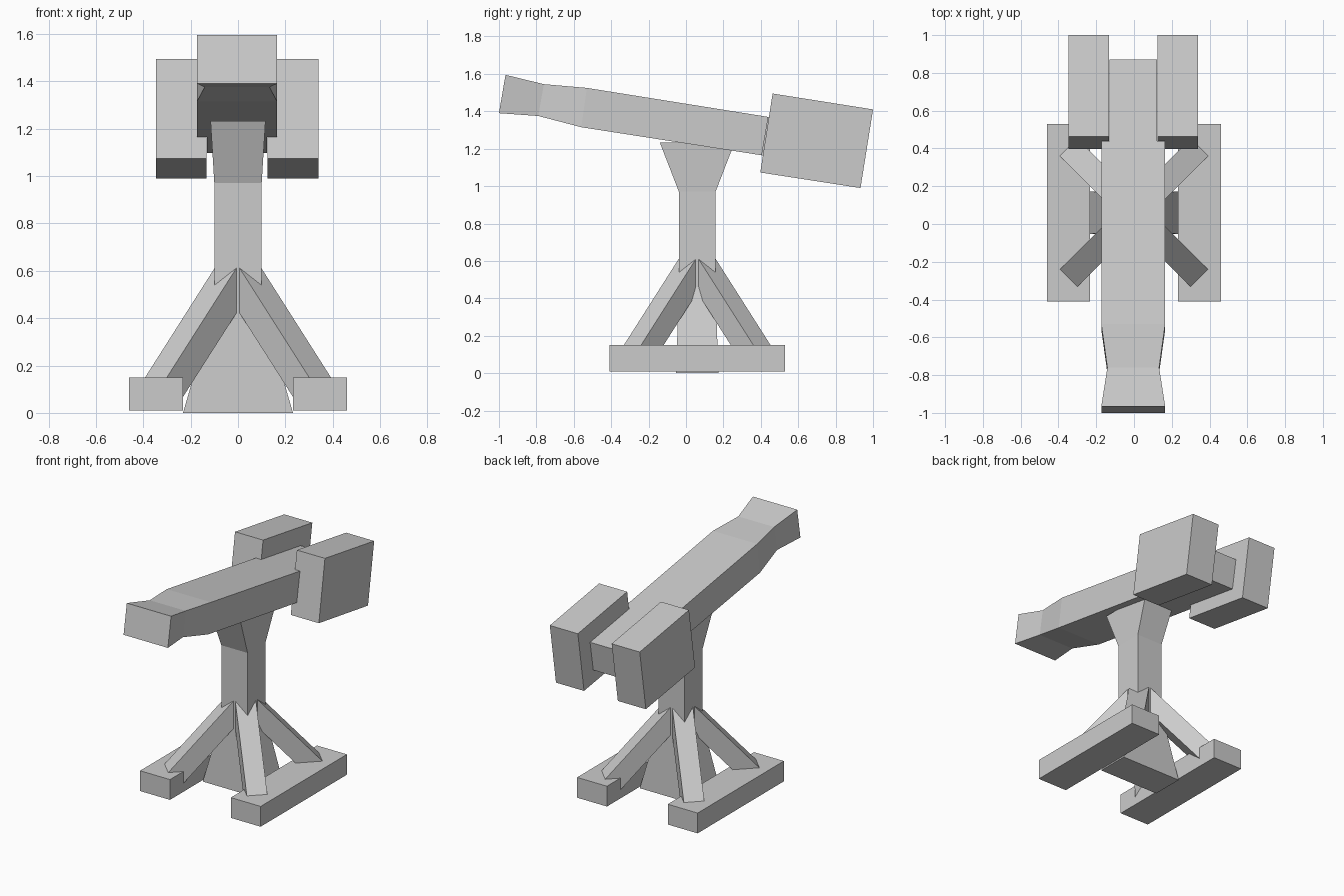
import bpy, bmesh
from math import sqrt

if "Cube" in bpy.data.objects:
    bpy.data.objects.remove(bpy.data.objects["Cube"])

CY = 0.06  # centre of the stand in y


def loft(name, rings):
    """Join a series of four-point rings into a closed solid."""
    bm = bmesh.new()
    loops = [[bm.verts.new(p) for p in ring] for ring in rings]
    for a, b in zip(loops, loops[1:]):
        for i in range(4):
            j = (i + 1) % 4
            bm.faces.new((a[i], a[j], b[j], b[i]))
    bm.faces.new(loops[0])
    bm.faces.new(loops[-1])
    bmesh.ops.recalc_face_normals(bm, faces=bm.faces)
    mesh = bpy.data.meshes.new(name)
    bm.to_mesh(mesh)
    bm.free()
    obj = bpy.data.objects.new(name, mesh)
    bpy.context.collection.objects.link(obj)
    return obj


def side_prism(name, profile, x0, x1):
    """Extrude a (y, z) quad between two x positions."""
    return loft(name, [[(x, y, z) for y, z in profile] for x in (x0, x1)])


# Tilted beam: top (y, z), bottom (y, z), half width
sections = [
    ((-0.965, 1.595), (-1.0, 1.39), 0.169),
    ((-0.76, 1.545), (-0.79, 1.375), 0.137),
    ((-0.53, 1.525), (-0.56, 1.315), 0.169),
    ((0.44, 1.37), (0.405, 1.165), 0.169),
    ((0.44, 1.37), (0.405, 1.165), 0.127),
    ((0.87, 1.302), (0.835, 1.097), 0.127),
]
BX = -0.004
loft("tilted_beam", [[(BX - w, *t), (BX + w, *t), (BX + w, *b), (BX - w, *b)]
                     for t, b, w in sections])

# Post with flared foot and widened head: z, half x, half y
post = [(0.0, 0.232, 0.113), (0.46, 0.10, 0.098), (0.97, 0.10, 0.098), (1.233, 0.116, 0.20)]
loft("post", [[(-hx, CY - hy, z), (hx, CY - hy, z), (hx, CY + hy, z), (-hx, CY + hy, z)]
              for z, hx, hy in post])

weight = [(0.463, 1.495), (1.0, 1.41), (0.933, 0.99), (0.397, 1.073)]
foot = [(-0.41, 0.01), (0.53, 0.01), (0.53, 0.15), (-0.41, 0.15)]
# Diagonal brace profile: distance from post centre, height
brace = [(0.0, 0.694), (0.0, 0.504), (0.436, 0.02), (0.53, 0.105)]
R = 1 / sqrt(2)

for side, sx in (("left", -1), ("right", 1)):
    # Counterweights and floor runners
    side_prism(side + "_counterweight", weight, BX + sx * 0.129, BX + sx * 0.343)
    side_prism(side + "_floor_runner", foot, sx * 0.232, sx * 0.46)
    # Diagonal braces
    for end, sy in (("front", -1), ("back", 1)):
        loft(f"{end}_{side}_brace",
             [[(sx * (s * R + o * R), CY + sy * (s * R - o * R), z) for s, z in brace]
              for o in (-0.065, 0.065)])
